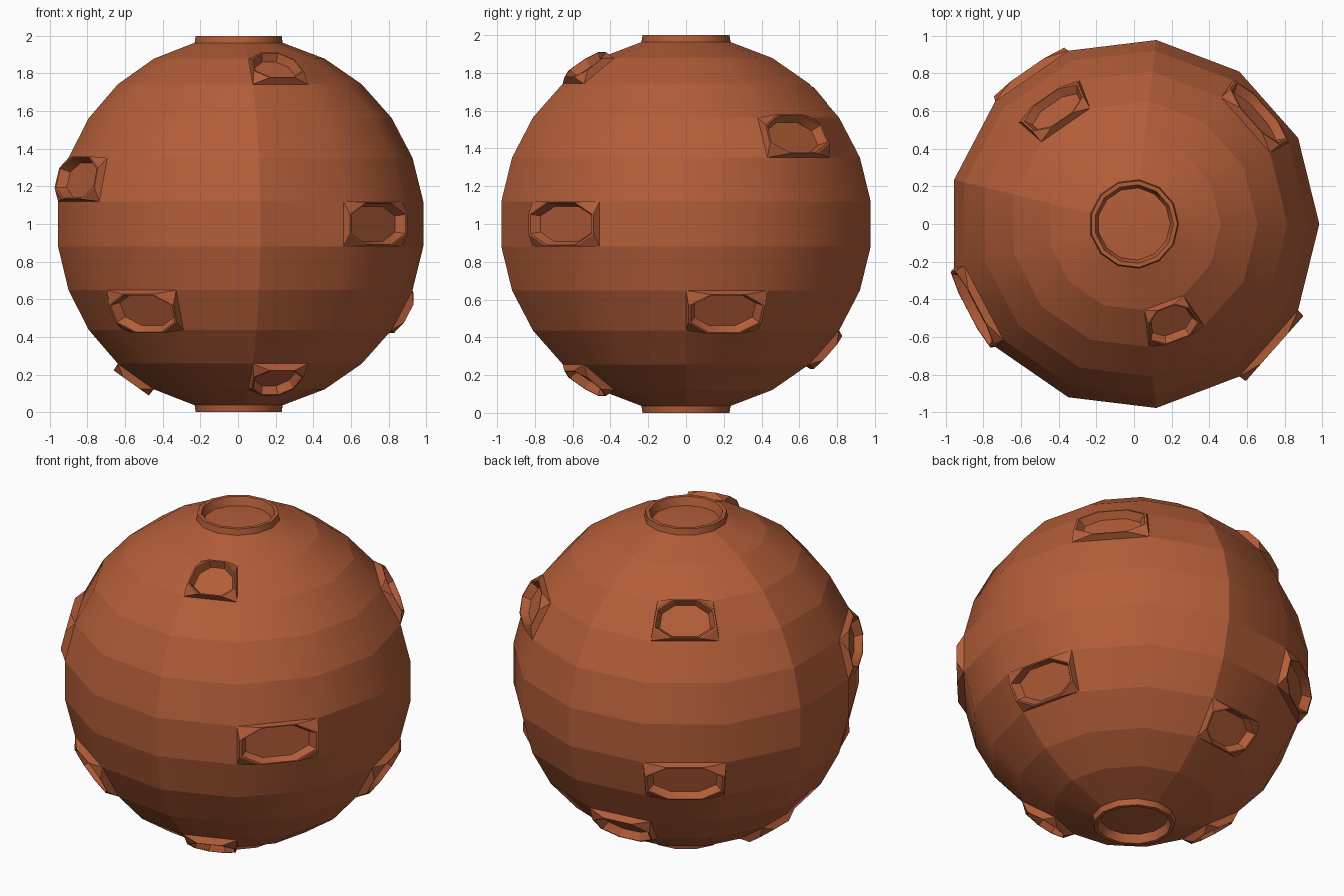
import bpy, bmesh, math
from mathutils import Vector

if "Cube" in bpy.data.objects:
    bpy.data.objects.remove(bpy.data.objects["Cube"])

N = 13                      # segments around and rings from pole to pole
R = 0.992
STEP = math.pi / N
RIM = 0.042                 # how far crater rims stand proud

mat = bpy.data.materials.new("rust_rock")
mat.diffuse_color = (0.45, 0.11, 0.04, 1)
mat.use_nodes = True
mat.node_tree.nodes["Principled BSDF"].inputs["Base Color"].default_value = mat.diffuse_color

# craters as (column, latitude band), band 0 straddles the equator
CRATERS = {(11, 0), (8, -2), (7, 1), (10, 4), (10, -4), (0, -2),
           (1, 2), (4, 3), (6, -4), (4, -1), (3, -3)}

bm = bmesh.new()


def ring(radius, z):
    return [bm.verts.new((radius * math.cos(2 * math.pi * i / N),
                          radius * math.sin(2 * math.pi * i / N), z)) for i in range(N)]


def bridge(a, b):
    n = len(a)
    return [bm.faces.new((a[i], a[(i + 1) % n], b[(i + 1) % n], b[i])) for i in range(n)]


def crater(quad):
    """Raised eight-sided rim with a sunken floor, filling one quad."""
    p = [v.co.copy() for v in quad]
    c = sum(p, Vector()) / 4
    n = (p[2] - p[0]).cross(p[3] - p[1]).normalized()
    outline = []
    for i in range(4):
        outline += [p[i].lerp(p[i - 1], 0.27), p[i].lerp(p[(i + 1) % 4], 0.27)]

    def loop(scale, height):
        return [bm.verts.new(c + (q - c) * scale + n * height) for q in outline]
    outer, inner, floor = loop(0.98, RIM), loop(0.92, RIM), loop(0.78, -0.004)
    for i in range(4):
        j = (i + 1) % 4
        bm.faces.new((quad[i], outer[2 * i + 1], outer[2 * i]))
        bm.faces.new((quad[i], quad[j], outer[2 * j], outer[2 * i + 1]))
    bridge(outer, inner)
    bridge(inner, floor)
    bm.faces.new(floor)


# sphere bands, with craters in chosen cells
lats = [(k + 0.5) * STEP for k in range(-6, 6)]
rings = [ring(R * math.cos(a), 1 + R * math.sin(a)) for a in lats]
for k in range(11):
    for i in range(N):
        j = (i + 1) % N
        quad = (rings[k][i], rings[k][j], rings[k + 1][j], rings[k + 1][i])
        if (i, k - 5) in CRATERS:
            crater(quad)
        else:
            bm.faces.new(quad)

# pole craters, top and bottom
for s, base in ((1, rings[-1]), (-1, rings[0])):
    prev = base
    for radius, h in ((0.232, 1.0), (0.21, 1.0), (0.193, 0.95)):
        nxt = ring(radius, 1 + s * h)
        bridge(prev, nxt)
        prev = nxt
    pole = bm.verts.new((0, 0, 1 + s * 0.962))
    for i in range(N):
        bm.faces.new((prev[i], prev[(i + 1) % N], pole))

bmesh.ops.recalc_face_normals(bm, faces=bm.faces)

# band edges, a few meridians and steep edges stay crisp
ring_of = {v: k for k, r in enumerate(rings) for v in r}
col_of = {v: i for r in rings for i, v in enumerate(r)}
for f in bm.faces:
    f.smooth = True
for e in bm.edges:
    a, b = e.verts
    hard = e.calc_face_angle(0) > math.radians(30)
    if a in ring_of and b in ring_of:
        if ring_of[a] == ring_of[b]:
            hard = True
        elif col_of[a] in (3, 6, 10) or (col_of[a] == 0 and max(ring_of[a], ring_of[b]) < 5):
            hard = True
    e.smooth = not hard

me = bpy.data.meshes.new("cratered_moon")
bm.to_mesh(me)
bm.free()
me.materials.append(mat)
bpy.context.collection.objects.link(bpy.data.objects.new("cratered_moon", me))
